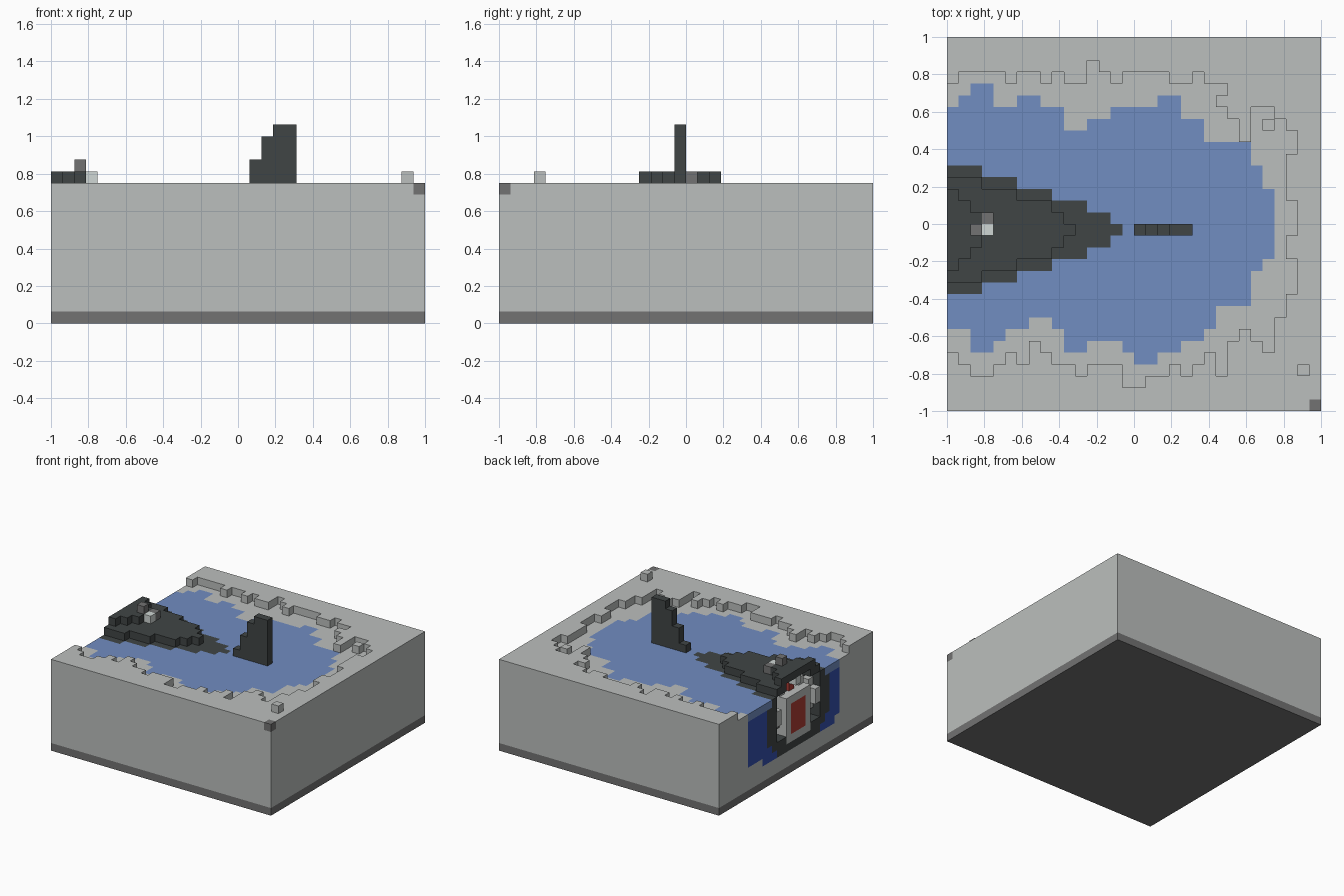
import bpy
import bmesh

UNIT = 1 / 16          # edge length of one block
HALF = 16              # blocks from the centre to a side
MID = -1               # row of the animal's centre line
RIM = 12               # layer where the ground ends
cells = {}             # (column, row, layer) -> part name

if "Cube" in bpy.data.objects:
    bpy.data.objects.remove(bpy.data.objects["Cube"], do_unlink=True)


def material(name, colour):
    mat = bpy.data.materials.new(name)
    mat.use_nodes = True
    mat.diffuse_color = (*colour, 1)
    shader = mat.node_tree.nodes["Principled BSDF"]
    shader.inputs["Base Color"].default_value = (*colour, 1)
    shader.inputs["Roughness"].default_value = 0.9
    return mat


pale_grey = material("pale grey", (0.50, 0.52, 0.51))
mid_grey = material("mid grey", (0.17, 0.17, 0.17))
light_blue = material("light blue", (0.165, 0.266, 0.533))
deep_blue = material("deep blue", (0.035, 0.08, 0.42))
charcoal = material("charcoal", (0.051, 0.06, 0.06))
red = material("red", (0.42, 0.045, 0.035))
off_white = material("off white", (0.63, 0.68, 0.66))

parts = {
    "base_layer": mid_grey, "ground": pale_grey,
    "water_surface": light_blue, "deep_water": deep_blue,
    "body": charcoal, "back_fin": charcoal,
    "jaw_frame": pale_grey, "teeth": off_white, "mouth_lining": red,
    "pale_stones": off_white, "dark_stones": mid_grey,
    "rim_stones": pale_grey,
}


def fill(part, columns, rows, layers):
    """Fill a box of blocks; part None carves it away."""
    for i in columns:
        for j in rows:
            for k in layers:
                if part:
                    cells[i, j, k] = part
                else:
                    cells.pop((i, j, k), None)


def one(n):
    return range(n, n + 1)


def around(half_width):
    """Rows centred on the animal."""
    return range(MID - half_width, MID + half_width + 1)


# Square block of ground on a darker bottom layer
everywhere = range(-HALF, HALF)
fill("ground", range(2 * HALF), everywhere, range(1, RIM))
fill("ground", range(2 * HALF), everywhere, one(RIM - 1))
fill("base_layer", range(2 * HALF), everywhere, one(0))

# Sunken ledge around the pool: back and front edge for each column
ledge_back = [12, 13, 13, 13, 13, 12, 13, 13, 12, 13, 12, 12, 14, 13, 12, 13,
              13, 13, 13, 12, 12, 13, 12, 12, 9, 8, 10, 10, 9]
ledge_front = [11, 12, 13, 13, 12, 11, 12, 10, 11, 12, 12, 13, 12, 12, 12, 14,
               14, 13, 13, 12, 13, 12, 12, 13, 10, 9, 10, 10, 8]
for i, (back, front) in enumerate(zip(ledge_back, ledge_front)):
    fill(None, one(i), range(-front, back), one(RIM - 1))
for rows in (range(6, 8), range(-1, 2), range(-6, -3)):
    fill(None, one(29), rows, one(RIM - 1))
for i, j in ((27, 8), (23, 10), (22, -12), (25, 7)):
    fill("ground", one(i), one(j), one(RIM - 1))
fill(None, one(27), one(-11), one(RIM - 1))

# Pool surface and the deep water seen in the cut side
pool_back = [10, 11, 12, 12, 10, 10, 11, 11, 10, 10, 8, 8, 9, 9, 10, 10,
             10, 10, 11, 11, 9, 9, 7, 7, 7, 7, 5, 3]
pool_front = [9, 9, 11, 11, 10, 9, 9, 8, 8, 9, 11, 11, 10, 10, 10, 11,
              12, 12, 11, 11, 10, 10, 9, 7, 7, 7, 4, 3]
for i, (back, front) in enumerate(zip(pool_back, pool_front)):
    for j in range(-front, back):
        floor = 4 if abs(j - MID) > 7 else 3
        fill("deep_water", one(i), one(j), range(floor, RIM - 2))
        fill("water_surface", one(i), one(j), one(RIM - 2))

# Tapering animal: three stacked tiers narrowing toward the tail
for i in range(15):
    fill("body", one(i), around(0 if i == 14 else 5 - i // 3),
         range(7, RIM - 1))
for i in range(11):
    fill("body", one(i), around(0 if i == 10 else 4 - i // 3), one(RIM - 1))
for i in range(3):
    fill("body", one(i), around(3 - i), one(RIM))

# Rounded cross-section of the head, with the mouth hollowed out
for k in range(3, RIM - 2):
    fill("body", range(4), around({3: 4, 4: 5}.get(k, 6)), one(k))
fill(None, range(2), around(4), range(5, RIM - 1))
fill(None, range(2), around(2), one(RIM - 1))

# Jaw frame around the red lining, and stepped teeth on each side
fill("jaw_frame", range(2), around(2), range(4, 10))
fill("mouth_lining", one(0), around(1), range(5, 9))
fill("mouth_lining", one(1), one(MID), one(10))
fill("teeth", one(0), one(MID), one(RIM - 1))
for side in (-1, 1):
    fill("jaw_frame", one(1), one(MID + side * 4), range(6, 10))
    fill("jaw_frame", one(0), one(MID + side * 4), range(7, 9))
    fill("dark_stones", one(1), one(MID + side * 3), range(6, 8))
    fill("jaw_frame", one(1), one(MID + side * 2), one(RIM - 2))

# Stepped back fin
for i, top in enumerate((12, 14, 16, 17, 17)):
    fill("back_fin", one(HALF + i), one(MID), range(RIM - 2, top))

# Loose stones on the head and at the corner
fill("dark_stones", one(2), one(MID), one(RIM + 1))
fill("pale_stones", one(3), one(MID), one(RIM))
fill("dark_stones", one(3), one(MID + 1), one(RIM))
fill("rim_stones", one(30), one(-13), one(RIM))
fill("dark_stones", one(31), one(-HALF), one(RIM - 1))


def build(part, mat):
    """Make one mesh from the exposed block faces of a part."""
    bm = bmesh.new()
    corners = {}

    def vert(p):
        if p not in corners:
            i, j, k = p
            corners[p] = bm.verts.new(
                ((i - HALF) * UNIT, j * UNIT, k * UNIT))
        return corners[p]

    for cell, owner in cells.items():
        if owner != part:
            continue
        for axis in range(3):
            u, v = (axis + 1) % 3, (axis + 2) % 3
            for step in (0, 1):
                beside = list(cell)
                beside[axis] += 2 * step - 1
                if tuple(beside) in cells:
                    continue
                ring = []
                for du, dv in ((0, 0), (1, 0), (1, 1), (0, 1)):
                    p = list(cell)
                    p[axis] += step
                    p[u] += du
                    p[v] += dv
                    ring.append(vert(tuple(p)))
                bm.faces.new(ring if step else ring[::-1])
    mesh = bpy.data.meshes.new(part)
    bm.to_mesh(mesh)
    bm.free()
    mesh.materials.append(mat)
    bpy.context.collection.objects.link(bpy.data.objects.new(part, mesh))


for part, mat in parts.items():
    build(part, mat)
